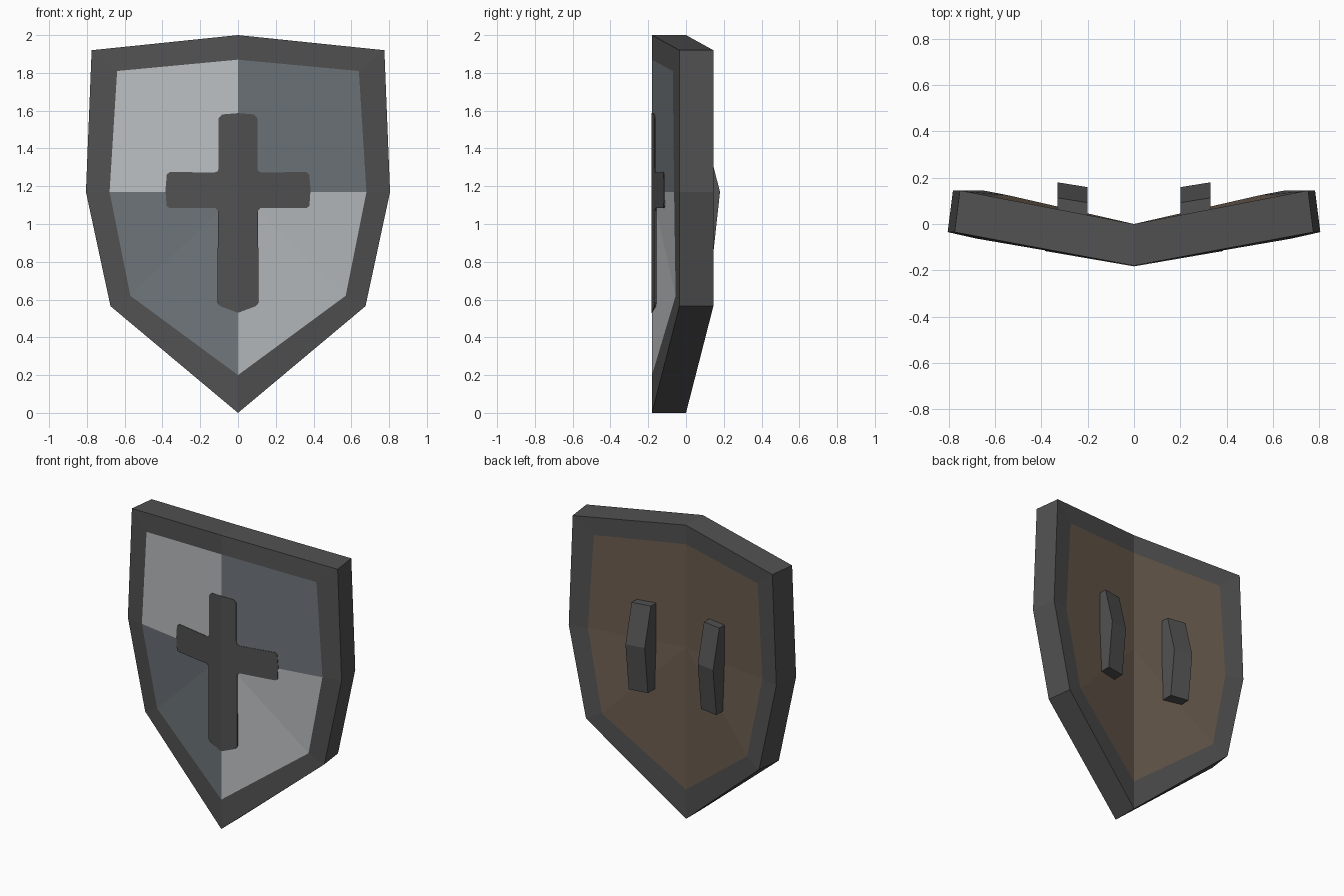
import bpy

if "Cube" in bpy.data.objects:
    bpy.data.objects.remove(bpy.data.objects["Cube"])


def material(name, rgb):
    m = bpy.data.materials.new(name)
    m.diffuse_color = (*rgb, 1.0)
    m.use_nodes = True
    m.node_tree.nodes["Principled BSDF"].inputs["Base Color"].default_value = m.diffuse_color
    return m


IRON = material("dark iron", (0.083, 0.083, 0.083))
LIGHT = material("pale steel", (0.50, 0.52, 0.535))
SLATE = material("slate blue grey", (0.155, 0.178, 0.195))
WOOD = material("brown wood", (0.147, 0.107, 0.077))


def make(name, verts, faces, mats):
    """Right half of a part, mirrored across x = 0."""
    mesh = bpy.data.meshes.new(name)
    mesh.from_pydata(verts, [], faces)
    for m in mats:
        mesh.materials.append(m)
    obj = bpy.data.objects.new(name, mesh)
    bpy.context.collection.objects.link(obj)
    mod = obj.modifiers.new("mirror", 'MIRROR')
    mod.use_clip = True
    return obj


def to_back(p):
    """Shift a front point through the thickness of the shield."""
    x, y, z = p
    return (max(x - 0.023, 0.0) if x > 0 else 0.0, y + 0.18, z)


# Half outlines of the rim, from the top centre round to the bottom tip
outer = [(0, -.18, 2.0), (.775, -.035, 1.92), (.805, -.035, 1.17),
         (.675, -.035, .565), (0, -.18, 0)]
inner = [(0, -.18, 1.87), (.64, -.07, 1.81), (.68, -.063, 1.17),
         (.57, -.055, .62), (0, -.18, .20)]
outer_b = [to_back(p) for p in outer]
inner_b = [to_back(p) for p in inner]

# Rim: front ring, outer side, back ring
faces = []
for i in range(4):
    j = i + 1
    faces += [(i, 5 + i, 5 + j, j),
              (i, j, 10 + j, 10 + i),
              (10 + i, 10 + j, 15 + j, 15 + i)]
make("rim", outer + inner + outer_b + inner_b, faces, [IRON])

# Front panel: fan around the centre ridge, coloured in quarters
fan = [(5, i + 1, i) for i in range(4)]
front = make("front_panel", inner + [(0, -.18, 1.17)], fan, [LIGHT, SLATE])
bpy.context.view_layer.objects.active = front
front.select_set(True)
bpy.ops.object.modifier_apply(modifier="mirror")
for f in front.data.polygons:
    f.material_index = int((f.center.x > 0) == (f.center.z > 1.17))

# Back panel
make("back_panel", inner_b + [(0, 0, 1.17)],
     [tuple(reversed(f)) for f in fan], [WOOD])

# Cross: thin plate folded along the ridge, with softened corners
outline = [(0, 1.587), (.085, 1.58), (.102, 1.56), (.102, 1.30), (.107, 1.28),
           (.125, 1.272), (.36, 1.276), (.377, 1.262), (.384, 1.18),
           (.378, 1.095), (.365, 1.086), (.12, 1.086), (.106, 1.07),
           (.109, .585), (.095, .565), (0, .53)]
n = len(outline)
plate = [(x, -.183 + .172 * x + d, z) for d in (0, .0095) for x, z in outline]
faces = [tuple(reversed(range(n))), tuple(range(n, 2 * n))]
faces += [(i, i + 1, n + i + 1, n + i) for i in range(n - 1)]
make("cross", plate, faces, [IRON])

# Handles: bent grips on the back, following the slope of the wing
profile = [(.03, 1.43), (.113, 1.43), (.18, 1.17), (.145, .85), (.03, .85)]
k = len(profile)
grip = [(x, y - .16 * (.33 - x), z) for x in (.20, .33) for y, z in profile]
faces = [tuple(reversed(range(k))), tuple(range(k, 2 * k))]
faces += [(i, (i + 1) % k, k + (i + 1) % k, k + i) for i in range(k)]
handles = make("handles", grip, faces, [IRON])

# Make the closed handle faces point outward
import bmesh
bm = bmesh.new()
bm.from_mesh(handles.data)
bmesh.ops.recalc_face_normals(bm, faces=bm.faces)
bm.to_mesh(handles.data)
bm.free()
